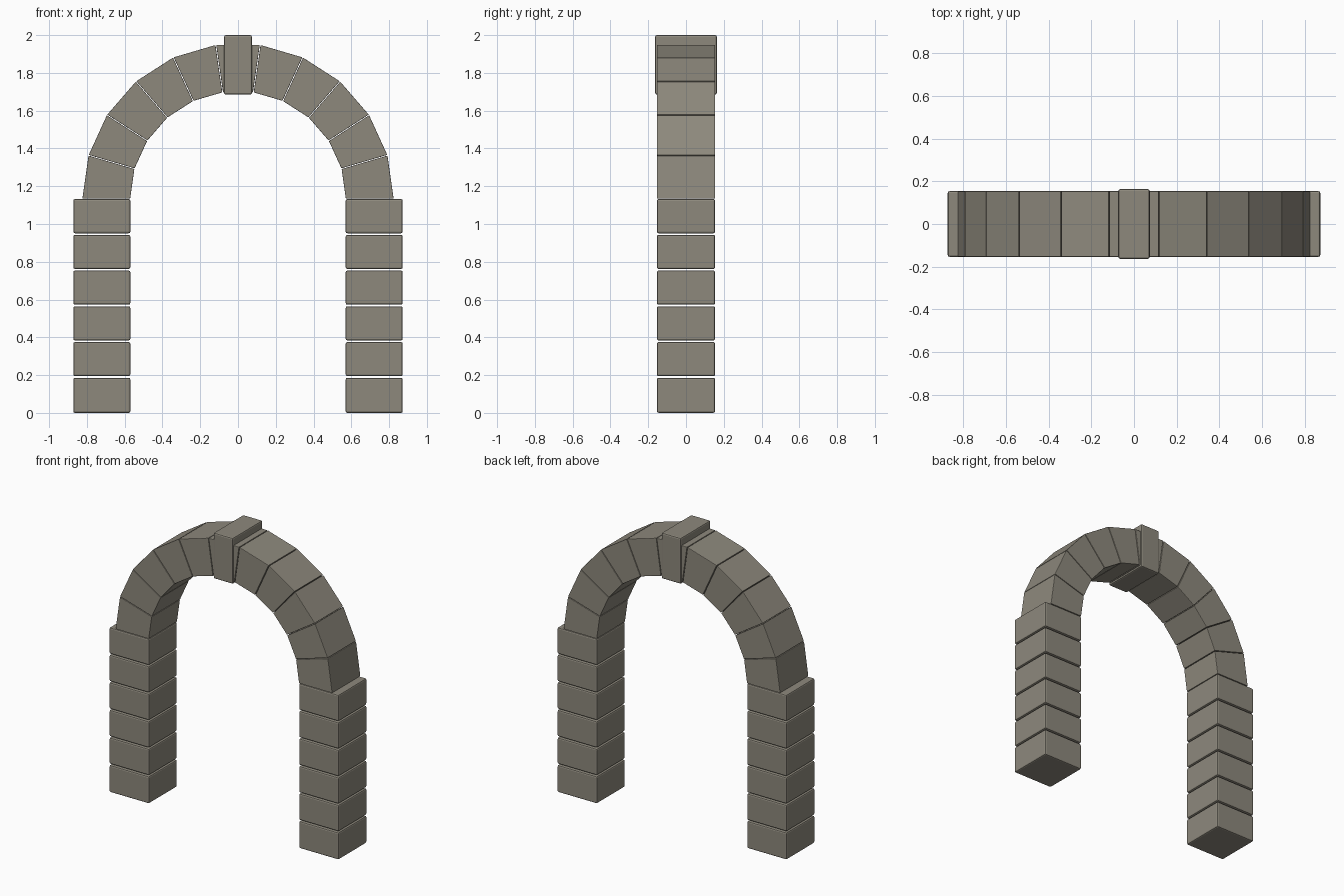
import bpy, bmesh, math

if "Cube" in bpy.data.objects:
    bpy.data.objects.remove(bpy.data.objects["Cube"])

SPRING_Z = 1.132          # height where the arch starts
R_IN, R_OUT = 0.571, 0.824
COUNT = 11                # wedge stones in the half circle
DEPTH = 0.154             # half depth of the wall

# Dark warm grey stone
STONE = bpy.data.materials.new("stone")
STONE.diffuse_color = (0.27, 0.25, 0.204, 1)
STONE.use_nodes = True
STONE.node_tree.nodes["Principled BSDF"].inputs["Base Color"].default_value = STONE.diffuse_color


def stone(name, profile, half_depth, bevel):
    """Extrude an x-z outline along y and soften its edges."""
    bm = bmesh.new()
    face = bm.faces.new([bm.verts.new((x, -half_depth, z)) for x, z in profile])
    ext = bmesh.ops.extrude_face_region(bm, geom=[face])
    new = [v for v in ext["geom"] if isinstance(v, bmesh.types.BMVert)]
    bmesh.ops.translate(bm, vec=(0, 2 * half_depth, 0), verts=new)
    bmesh.ops.recalc_face_normals(bm, faces=bm.faces)
    mesh = bpy.data.meshes.new(name)
    bm.to_mesh(mesh)
    bm.free()
    mesh.materials.append(STONE)
    obj = bpy.data.objects.new(name, mesh)
    bpy.context.collection.objects.link(obj)
    mod = obj.modifiers.new("soft_edges", "BEVEL")
    mod.width = bevel
    mod.segments = 2
    return obj


def block(name, x0, x1, z0, z1, half_depth, bevel):
    return stone(name, [(x0, z0), (x1, z0), (x1, z1), (x0, z1)], half_depth, bevel)


# Pillar blocks
PITCH = 0.1892
for side, label in ((-1, "left"), (1, "right")):
    for i in range(6):
        x0, x1 = sorted((side * 0.57, side * 0.872))
        z1 = SPRING_Z - (5 - i) * PITCH
        z0 = z1 - 0.181 if i else 0.0
        block(f"{label}_pillar_block_{i + 1}", x0, x1, z0, z1, DEPTH, 0.009)

# Wedge stones of the arch, with narrow parallel joints
step = math.pi / COUNT
gap = 0.002
for i in range(COUNT):
    outline = []
    for r, a, s in ((R_IN, i, 1), (R_OUT, i, 1), (R_OUT, i + 1, -1), (R_IN, i + 1, -1)):
        ang = a * step + s * gap / r
        outline.append((r * math.cos(ang), SPRING_Z + r * math.sin(ang)))
    stone(f"arch_stone_{i + 1}", outline, DEPTH, 0.003)

# Keystone standing proud of the arch
block("keystone", -0.074, 0.074, 1.685, 2.0, 0.163, 0.009)
